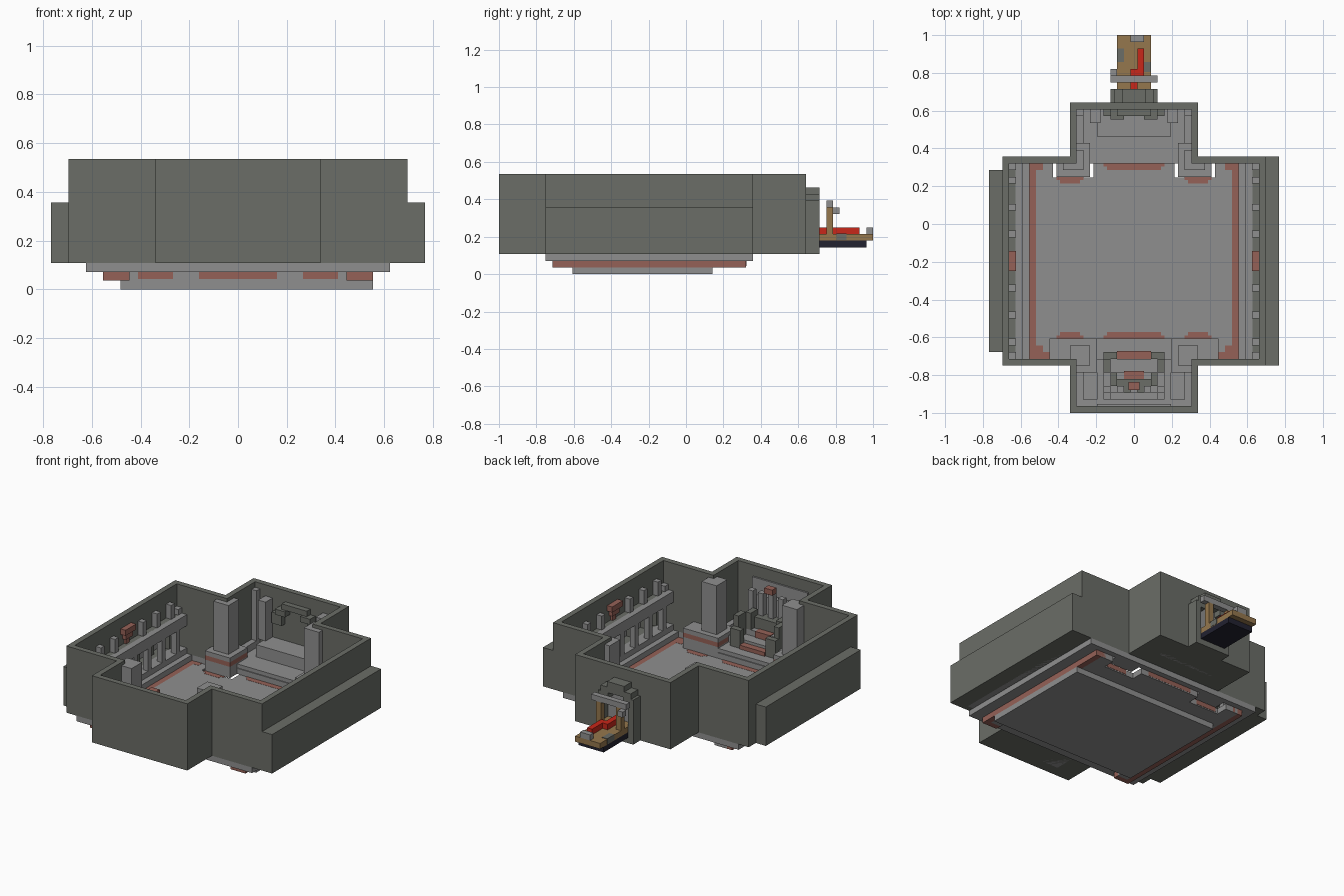
import bpy
import bmesh
from mathutils import Vector

UNIT = 1 / 28  # the model is laid out on a block grid

cube = bpy.data.objects.get("Cube")
if cube:
    bpy.data.objects.remove(cube, do_unlink=True)


def material(name, red, green, blue):
    mat = bpy.data.materials.new(name)
    colour = (red, green, blue, 1)
    mat.diffuse_color = colour
    mat.use_nodes = True
    shader = mat.node_tree.nodes["Principled BSDF"]
    shader.inputs["Base Color"].default_value = colour
    shader.inputs["Roughness"].default_value = 0.9
    return mat


wall_stone = material("dark wall stone", .145, .153, .135)
pale_stone = material("pale grey stone", .275, .275, .275)
clay_red = material("clay red trim", .3, .12, .095)
bright_red = material("bright red carpet", .58, .02, .01)
wood = material("brown wood", .3, .185, .075)
night_blue = material("night blue base", .016, .016, .03)


def add_box(bm, x0, x1, y0, y1, z0, z1):
    size = Vector((x1 - x0, y1 - y0, z1 - z0)) * UNIT
    middle = Vector((x0 + x1, y0 + y1, z0 + z1)) * UNIT / 2
    made = bmesh.ops.create_cube(bm, size=1)["verts"]
    bmesh.ops.scale(bm, vec=size, verts=made)
    bmesh.ops.translate(bm, vec=middle, verts=made)


def part(name, mat, *boxes, mirror=False):
    """Join boxes (x, y and z ranges in grid units) into one object."""
    bm = bmesh.new()
    for x0, x1, y0, y1, z0, z1 in boxes:
        add_box(bm, x0, x1, y0, y1, z0, z1)
        if mirror:
            add_box(bm, -x1, -x0, y0, y1, z0, z1)
    mesh = bpy.data.meshes.new(name)
    bm.to_mesh(mesh)
    bm.free()
    mesh.materials.append(mat)
    obj = bpy.data.objects.new(name, mesh)
    bpy.context.collection.objects.link(obj)
    return obj


# Outer walls of the hall and its two alcoves
part("front_alcove_wall", wall_stone, (-9.5, 9.5, -28, -27, 3, 15))
part("back_alcove_wall", wall_stone, (-9.5, 9.5, 17, 18, 3, 15))
part("alcove_side_walls", wall_stone,
     (8.5, 9.5, -27, -20, 3, 15),
     (8.5, 9.5, 9, 17, 3, 15), mirror=True)
part("shoulder_walls", wall_stone,
     (9.5, 19.5, -21, -20, 3, 15),
     (9.5, 19.5, 9, 10, 3, 15), mirror=True)
part("upper_side_walls", wall_stone, (18.5, 19.5, -20, 9, 10, 15), mirror=True)
part("side_wall_ends", wall_stone,
     (18.5, 19.5, -20, -18, 3, 10),
     (18.5, 19.5, 7, 9, 3, 10), mirror=True)

# Side aisles behind the colonnades; the left one runs the wall's length
for side, start, end in ((-1, -19, 8), (1, -21, 10)):
    outer, inner, wall = 21.5 * side, 20.5 * side, 18.5 * side
    part("aisle_shell", wall_stone,
         (min(inner, outer), max(inner, outer), start, end, 3, 10),
         (min(wall, outer), max(wall, outer), start, end, 9, 10),
         (min(wall, outer), max(wall, outer), start, start + 1, 3, 10),
         (min(wall, outer), max(wall, outer), end - 1, end, 3, 10),
         (min(wall, outer), max(wall, outer), start, end, 3, 3.9))
part("aisle_lining", pale_stone, (20.3, 20.6, -18, 7, 4, 9), mirror=True)

# Hall floor over a smaller slab, with red edging set flush
part("bottom_slab", pale_stone, (-13.5, 15.5, -17, 4, 0, 1))
part("hall_floor", pale_stone,
     (0, 14.5, -17, 6.9, 1, 2),
     (0, 6, 6.9, 9, 1, 2),
     (12, 14.5, 6.9, 9, 1, 2),
     (12.5, 14.5, -19, -17, 1, 2), mirror=True)
part("red_side_rim", clay_red,
     (14.5, 15.5, -20, 9, 1, 2),
     (12.5, 14.5, -20, -19, 1, 2),
     (13.5, 14.6, -19, -18, 1.1, 2.03),
     (13.5, 14.6, 8, 9, 1.1, 2.03), mirror=True)
part("red_floor_inlays", clay_red,
     (0, 4.5, -17.03, -16.5, 1.2, 2.03), (0, 4, -16.5, -16, 1.2, 2.03),
     (7.5, 11.5, -17.03, -16.5, 1.2, 2.03), (8, 11, -16.5, -16, 1.2, 2.03),
     (0, 4.5, 8.5, 9.03, 1.2, 2.03), (0, 4, 8, 8.5, 1.2, 2.03),
     (7.5, 11.5, 6.5, 6.95, 1.2, 2.03), (8, 11, 6, 6.5, 1.2, 2.03),
     mirror=True)
part("step_ring", pale_stone,
     (15.5, 17.5, -21, 10, 2, 3),
     (11.5, 15.5, -21, -20, 2, 3),
     (0, 11.5, -21, -17, 2, 3),
     (0, 15.5, 9, 10, 2, 3), mirror=True)
part("side_ledge", pale_stone, (16.5, 18.6, -20, 9, 3, 4), mirror=True)
part("outer_underside", wall_stone,
     (16.5, 19.5, -21, 10, 3, 3.2), mirror=True)
part("alcove_undersides", wall_stone,
     (-9.5, 9.5, -28, -20, 3, 3.2),
     (-9.5, 9.5, 10, 18, 3, 3.2))
part("alcove_floors", pale_stone,
     (-8.5, 8.5, -27, -17, 3.1, 3.8),
     (-8.5, 8.5, 9, 17, 3.1, 3.8))
part("alcove_skirting", pale_stone,
     (7.5, 8.5, -27, -22, 3.8, 5),
     (0, 8.5, -27, -26, 3.8, 5),
     (7.5, 8.5, 12, 17, 3.8, 5), mirror=True)

# Colonnade, beam and corbels along both long sides
part("side_beam", pale_stone, (16.5, 17.6, -20, 9, 8, 10), mirror=True)
part("beam_shelf", wall_stone, (17.5, 18.6, -20, 9, 9, 10), mirror=True)
row = range(-18, 9, 4)
part("colonnade_posts", pale_stone,
     *[(16.5, 17.5, y, y + 1, 4, 8) for y in row], mirror=True)
part("aisle_piers", wall_stone,
     *[(19.5, 20.4, y, y + 2, 4, 9) for y in row], mirror=True)
part("wall_corbels", pale_stone,
     *[(17.5, 18.5, y, y + 1, 10, 12.5) for y in row if y != -6],
     (17.5, 18.5, 8, 9, 10, 11),
     (17.5, 18.5, -20, -19, 10, 11), mirror=True)
part("red_wall_emblem", clay_red,
     (17.5, 18.6, -7, -4, 12, 13),
     (17.8, 18.6, -6.5, -4.5, 11, 12),
     (18.1, 18.6, -6, -5, 10, 11), mirror=True)


# Corner pillars wrapped around the wall corners, on banded pedestals
def wrapped(name, mat, x0, x1, hall, corner, alcove, low, high):
    part(name, mat,
         (x0, x1, min(hall, corner), max(hall, corner), low, high),
         (x0, 8.5, min(corner, alcove), max(corner, alcove), max(low, 3.1), high),
         mirror=True)


def pillar(name, x0, x1, hall, corner, alcove, shaft_end):
    plan = (x0, x1, hall, corner, alcove)
    wrapped(f"{name}_foot", pale_stone, *plan, 2, 3.2)
    wrapped(f"{name}_base", pale_stone, *plan, 3.2, 4)
    wrapped(f"{name}_band", clay_red, *plan, 4, 4.8)
    wrapped(f"{name}_cap", pale_stone, *plan, 4.8, 5.6)
    inward = 1 if corner > hall else -1
    wrapped(f"{name}_shaft", pale_stone, x0 + 1, shaft_end, hall + inward,
            corner, alcove - inward, 5.6, 14.4)


pillar("back_pillar", 6.5, 11.5, 7, 9, 12, 10.5)
pillar("front_pillar", 5.5, 12.5, -17, -20, -22, 9.5)

# Throne and dais in the front alcove
part("dais", pale_stone,
     (-5.5, 5.5, -26, -20, 3, 5),
     (-4.5, 4.5, -26, -22, 5, 6))
part("alcove_panel", pale_stone, (-5.5, 5.5, -27, -26.7, 5, 13))
part("dais_red_steps", clay_red,
     (-2.5, 2.5, -20, -18.8, 3, 4.5),
     (-1.5, 1.5, -23, -21.8, 5, 6.1))
part("throne_seat", wall_stone, (-2.5, 2.5, -25, -23, 6, 8))
part("throne_side_posts", wall_stone,
     (2.5, 4.5, -20, -19, 3, 7),
     (3.5, 4.5, -22, -20, 4, 9),
     (2.5, 3.5, -24, -22, 6, 9), mirror=True)
part("throne_back", pale_stone,
     (-3.5, 3.5, -26, -25, 6, 11),
     (-4.5, -3.5, -25, -24, 6, 12),
     (-2.5, -1.5, -25, -24, 8, 12),
     (1.5, 2.5, -25, -24, 8, 12),
     (3.5, 4.5, -25, -24, 6, 12),
     (-.5, .5, -25, -24, 8, 12.5))
part("throne_crest", clay_red, (-.8, .8, -24.6, -23.4, 12.5, 13.5))

# Raised platform and inner door frame in the back alcove
part("back_platform", pale_stone, (-5.5, 5.5, 13, 17, 3, 6))
part("inner_door_posts", pale_stone,
     (5, 6.5, 15, 17, 6, 13),
     (7.5, 8.5, 16, 17, 5, 14), mirror=True)
part("inner_door_arch", wall_stone,
     (2.5, 4.5, 16, 17, 9, 11),
     (1.5, 3.5, 15.5, 17, 11, 12),
     (0, 2.5, 16, 17, 12, 13), mirror=True)

# Stepped door surround outside the back wall
part("door_surround", wall_stone,
     (2.5, 3.5, 18, 20, 3, 11),
     (1.5, 3, 18, 20, 10, 12),
     (0, 1.7, 18, 20, 11, 13),
     (0, 3.5, 18, 20, 3, 5), mirror=True)
part("door_panel", pale_stone, (-2.5, 2.5, 18, 18.6, 5, 11))

# Balcony with its gate and carpet
part("balcony_base", night_blue, (-2.5, 2.5, 20, 27, 4, 5))
part("balcony_deck", wood, (-2.5, 2.5, 18.5, 28, 5, 6))
part("gate_posts", wood, (1.5, 2.5, 21, 22, 6, 10), mirror=True)
part("gate_beam", pale_stone,
     (-3.5, 3.5, 21, 22, 10, 11),
     (-3.5, -2.5, 22, 23, 9, 10))
part("balcony_carpet", bright_red,
     (-.5, .5, 18.6, 22, 6, 7),
     (-.5, 1.5, 22, 23, 6, 7),
     (.5, 1.5, 23, 26, 6, 7))
part("balcony_block", pale_stone, (-.5, 1.5, 27, 28, 6, 7))
part("balcony_side_stone", wall_stone,
     (-2.55, -1.5, 24, 26, 5.1, 6.1),
     (1.5, 2.55, 22.5, 24, 5.1, 6.1))
